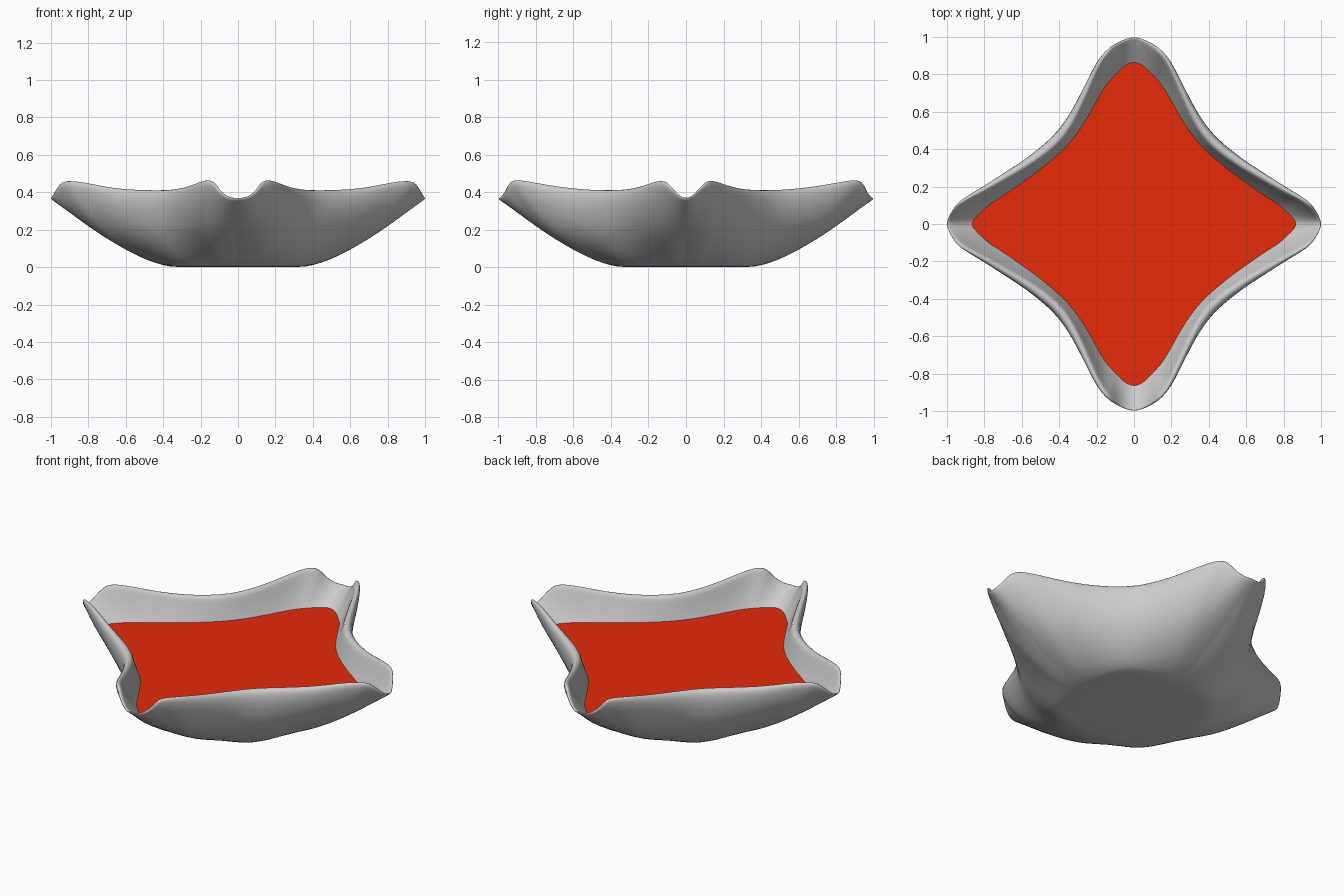
import bpy, bmesh, math
from mathutils import Vector

if "Cube" in bpy.data.objects:
    bpy.data.objects.remove(bpy.data.objects["Cube"])

# One quarter of the rim, from the x tip to the y tip
QUARTER = [(1.006, 0, .365), (.995, .045, .383), (.96, .105, .445), (.915, .145, .455),
           (.84, .19, .447), (.72, .265, .423), (.59, .345, .409), (.455, .447, .406),
           (.37, .55, .409), (.295, .69, .423), (.238, .81, .443), (.187, .9, .458),
           (.14, .948, .453), (.1, .973, .403), (.05, .995, .37), (0, 1.005, .365)]
# Wall profile: share of the way out, share of the height
PROFILE = [(0, 0), (.08, .02), (.22, .095), (.385, .24), (.54, .4), (.69, .575), (.86, .805), (.96, .945), (1, 1)]
LEVEL = .28
BULGE = .065


def full_rim():
    q = [Vector(p) for p in QUARTER]
    def flip(pts, sx, sy):
        return [Vector((p.x * sx, p.y * sy, p.z)) for p in pts]
    ctrl = q[:-1] + flip(q, -1, 1)[:0:-1] + flip(q, -1, -1)[:-1] + flip(q, 1, -1)[:0:-1]
    n, out = len(ctrl), []
    for i in range(n):
        a, b, c, d = (ctrl[(i + k) % n] for k in (-1, 0, 1, 2))
        for t in (0, .5):
            out.append(.5 * (2 * b + (c - a) * t + (2 * a - 5 * b + 4 * c - d) * t * t
                             + (3 * b - a - 3 * c + d) * t ** 3))
    return out


def base_point(p):
    # rounded square foot, turned 45 degrees from the rim
    a = math.atan2(p.y, p.x)
    r = .34 / (math.cos(a) ** 4 + math.sin(a) ** 4) ** .25
    return Vector((r * math.cos(a), r * math.sin(a), 0))


def sideways(p):
    # direction towards the nearest diagonal, fading out at the tips
    w = math.tanh(2 * abs(math.sin(2 * math.atan2(p.y, p.x))))
    return Vector((math.copysign(.707 * w, p.x), math.copysign(.707 * w, p.y), 0))


def height(p, h):
    # the wavy rim only shows near the top
    return h * (.38 + (p.z - .38) * h ** 4)


def outer_point(p, s, h):
    b = base_point(p)
    v = b.lerp(p, s)
    v += sideways(p) * (BULGE * (4 * h * (1 - h)) ** .7 - .012 * h)
    v.z = height(p, h)
    return v


def inner_point(p, s, h):
    v = base_point(p).lerp(p, s)
    v -= sideways(p) * .034 * h
    v *= 1 - .018 / v.xy.length
    v.z = max(height(p, h), .02)
    return v


def share_at(h):
    for (s0, h0), (s1, h1) in zip(PROFILE, PROFILE[1:]):
        if h <= h1:
            return s0 + (s1 - s0) * (h - h0) / (h1 - h0)
    return 1


def make(name, loops, start, end=None):
    # skin stacked loops, closing the first (and last) one to a centre point
    bm = bmesh.new()
    rows = [[bm.verts.new(p) for p in loop] for loop in loops]
    c = bm.verts.new(start)
    e = bm.verts.new(end) if end else None
    n = len(rows[0])
    for i in range(n):
        j = (i + 1) % n
        bm.faces.new((c, rows[0][j], rows[0][i]))
        if e:
            bm.faces.new((e, rows[-1][i], rows[-1][j]))
        for lo, hi in zip(rows, rows[1:]):
            bm.faces.new((lo[i], lo[j], hi[j], hi[i]))
    for f in bm.faces:
        f.smooth = True
    me = bpy.data.meshes.new(name)
    bm.to_mesh(me)
    bm.free()
    ob = bpy.data.objects.new(name, me)
    bpy.context.collection.objects.link(ob)
    return ob


rim = full_rim()

# Bowl: outside going up, over the lip, inside going down
loops = [[base_point(p) * .5 for p in rim]]
loops += [[outer_point(p, s, h) for p in rim] for s, h in PROFILE]
loops += [[outer_point(p, 1, 1).lerp(inner_point(p, 1, 1), .5) + Vector((0, 0, .007)) for p in rim]]
loops += [[inner_point(p, s, h) for p in rim] for s, h in PROFILE[:2:-1]]
loops += [[base_point(p) * .5 + Vector((0, 0, .05)) for p in rim]]
bowl = make("bowl", loops, (0, 0, 0), (0, 0, .05))
sub = bowl.modifiers.new("smooth", 'SUBSURF')
sub.levels = sub.render_levels = 1

# Flat red filling, reaching just into the wall
edge = []
for p in rim:
    lo, hi = 0, 1
    for _ in range(30):
        mid = (lo + hi) / 2
        lo, hi = (mid, hi) if height(p, mid) < LEVEL else (lo, mid)
    w = inner_point(p, share_at(lo), lo)
    w *= 1 + .006 / w.xy.length
    w.z = LEVEL
    edge.append(w)
half = [Vector((w.x / 2, w.y / 2, LEVEL)) for w in edge]
filling = make("filling", [half, edge], (0, 0, LEVEL))
filling.data.flip_normals()
red = bpy.data.materials.new("red_filling")
red.diffuse_color = (.8, .025, .003, 1)
red.use_nodes = True
red.node_tree.nodes["Principled BSDF"].inputs["Base Color"].default_value = red.diffuse_color
filling.data.materials.append(red)
